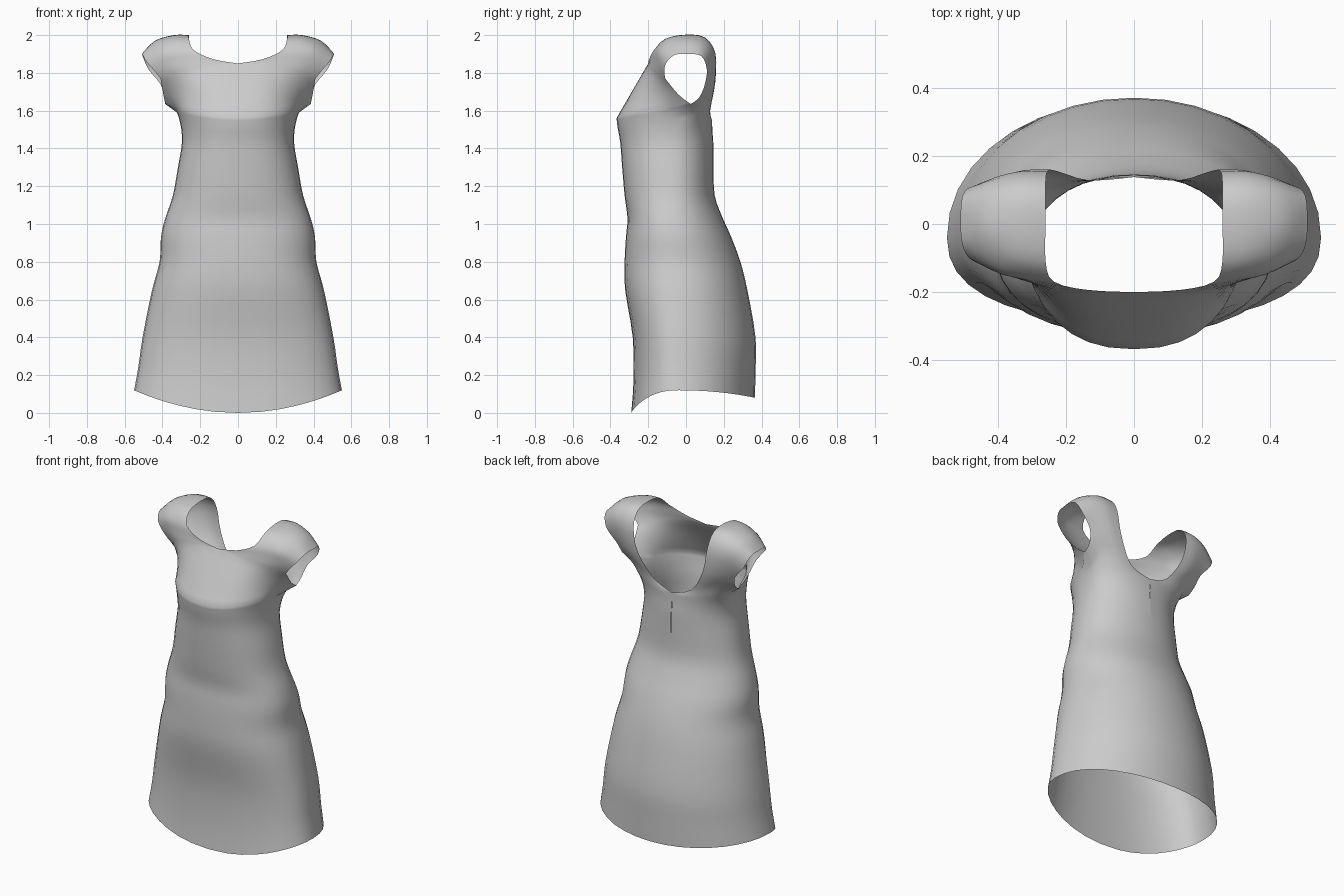
import bpy, bmesh
from math import sin, cos, pi

if "Cube" in bpy.data.objects:
    bpy.data.objects.remove(bpy.data.objects["Cube"])

N = 9      # columns per quarter turn
SUB = 3    # smooth steps between control rows


def spline(keys, steps):
    """Catmull-Rom through a list of equal-length number tuples."""
    out = []
    last = len(keys) - 1
    for i in range(last):
        p0, p1, p2, p3 = (keys[max(0, min(last, i + d))] for d in (-1, 0, 1, 2))
        for s in range(steps):
            t = s / steps
            out.append(tuple(
                0.5 * (2*b + (c-a)*t + (2*a-5*b+4*c-d)*t*t + (3*b-a-3*c+d)*t**3)
                for a, b, c, d in zip(p0, p1, p2, p3)))
    out.append(tuple(keys[-1]))
    return out


def half_ring(z_front, z_side, z_back, half_w, y_front, y_side, y_back):
    """Right half of a body section, from front centre round to back centre."""
    pts = []
    for k in range(2 * N + 1):
        a = pi * k / (2 * N)
        front = k <= N
        power = 2 / (2.35 if front else 2.05)
        sx = abs(sin(a)) ** power if 0 < k < 2 * N else 0.0
        cy = abs(cos(a)) ** power if k != N else 0.0
        zc, yc = (z_front, y_front) if front else (z_back, y_back)
        pts.append((half_w * sx, y_side + (yc - y_side) * cy,
                    zc + (z_side - zc) * sx * sx))
    return pts


def add_grid(bm, rows):
    grid = [[bm.verts.new((max(0, p[0]), p[1], p[2])) for p in r] for r in rows]
    for r0, r1 in zip(grid, grid[1:]):
        for k in range(len(r0) - 1):
            bm.faces.new((r0[k], r0[k+1], r1[k+1], r1[k]))
    return grid


# Skirt and bodice: z front, z side, z back, half width, y front, y side, y back
sections = [
    (0.00, 0.12, 0.08, .55, -.29, -.04, .365),
    (0.17, 0.24, 0.22, .528, -.278, -.04, .368),
    (0.40, 0.40, 0.40, .505, -.282, -.04, .368),
    (0.65, 0.65, 0.65, .455, -.322, -.04, .325),
    (0.80, 0.80, 0.80, .415, -.325, -.05, .288),
    (0.93, 0.93, 0.93, .408, -.318, -.06, .24),
    (1.03, 1.03, 1.03, .385, -.31, -.07, .195),
    (1.15, 1.15, 1.15, .345, -.325, -.07, .152),
    (1.30, 1.30, 1.30, .318, -.338, -.07, .146),
    (1.43, 1.43, 1.42, .297, -.348, -.06, .145),
    (1.51, 1.53, 1.49, .305, -.362, -.03, .140),
    (1.56, 1.61, 1.55, .330, -.368, .02, .138),
]
bm = bmesh.new()
body = [half_ring(*s) for s in spline(sections, SUB)]
body[-1][N] = (.385, .025, 1.635)      # underarm point flares into the sleeve
grid = add_grid(bm, body)

# Back opening: a narrow slit down the centre back
for row in grid:
    if 1.3 < row[-1].co.z < 1.5:
        row[-1].co.x = 0.0012

# Yoke and cap sleeve: rows from neck edge to armhole edge, front over to back
chest = [
    [(0, -.287, 1.70), (.15, -.275, 1.70), (.28, -.19, 1.70), (.395, -.04, 1.685)],
    [(0, -.20, 1.85), (.14, -.205, 1.83), (.28, -.18, 1.80), (.41, -.11, 1.77)],
]
shoulder = [
    [(.13, -.195, 1.872), (.25, -.18, 1.87), (.36, -.155, 1.85), (.45, -.115, 1.82)],
    [(.235, -.17, 1.92), (.32, -.155, 1.925), (.40, -.14, 1.91), (.485, -.10, 1.86)],
    [(.26, -.11, 1.98), (.34, -.10, 1.98), (.43, -.08, 1.95), (.505, -.06, 1.895)],
    [(.26, 0, 2.0), (.34, 0, 2.0), (.44, 0, 1.97), (.51, 0, 1.90)],
    [(.26, .10, 1.985), (.34, .10, 1.985), (.43, .095, 1.95), (.505, .08, 1.89)],
    [(.255, .155, 1.90), (.33, .155, 1.90), (.40, .14, 1.88), (.475, .11, 1.82)],
    [(.225, .155, 1.75), (.29, .15, 1.75), (.35, .13, 1.75), (.41, .10, 1.74)],
    [(.13, .128, 1.60), (.21, .125, 1.63), (.30, .105, 1.66), (.39, .07, 1.67)],
]
chest = [spline(r, N // 3) for r in chest]
shoulder = [spline(r, N // 3) for r in shoulder]
for rows in ([body[-1][:N+1]] + chest,
             [chest[-1]] + shoulder + [body[-1][:N-1:-1]]):
    columns = [spline(col, SUB) for col in zip(*rows)]
    add_grid(bm, list(zip(*columns)))

bmesh.ops.remove_doubles(bm, verts=bm.verts, dist=0.0005)
bmesh.ops.recalc_face_normals(bm, faces=bm.faces)
mesh = bpy.data.meshes.new("dress")
bm.to_mesh(mesh)
bm.free()
dress = bpy.data.objects.new("dress", mesh)
bpy.context.collection.objects.link(dress)

# Mirror to the left half
mirror = dress.modifiers.new("mirror", 'MIRROR')
mirror.merge_threshold = 0.001

bpy.context.view_layer.objects.active = dress
dress.select_set(True)
bpy.ops.object.shade_smooth()
